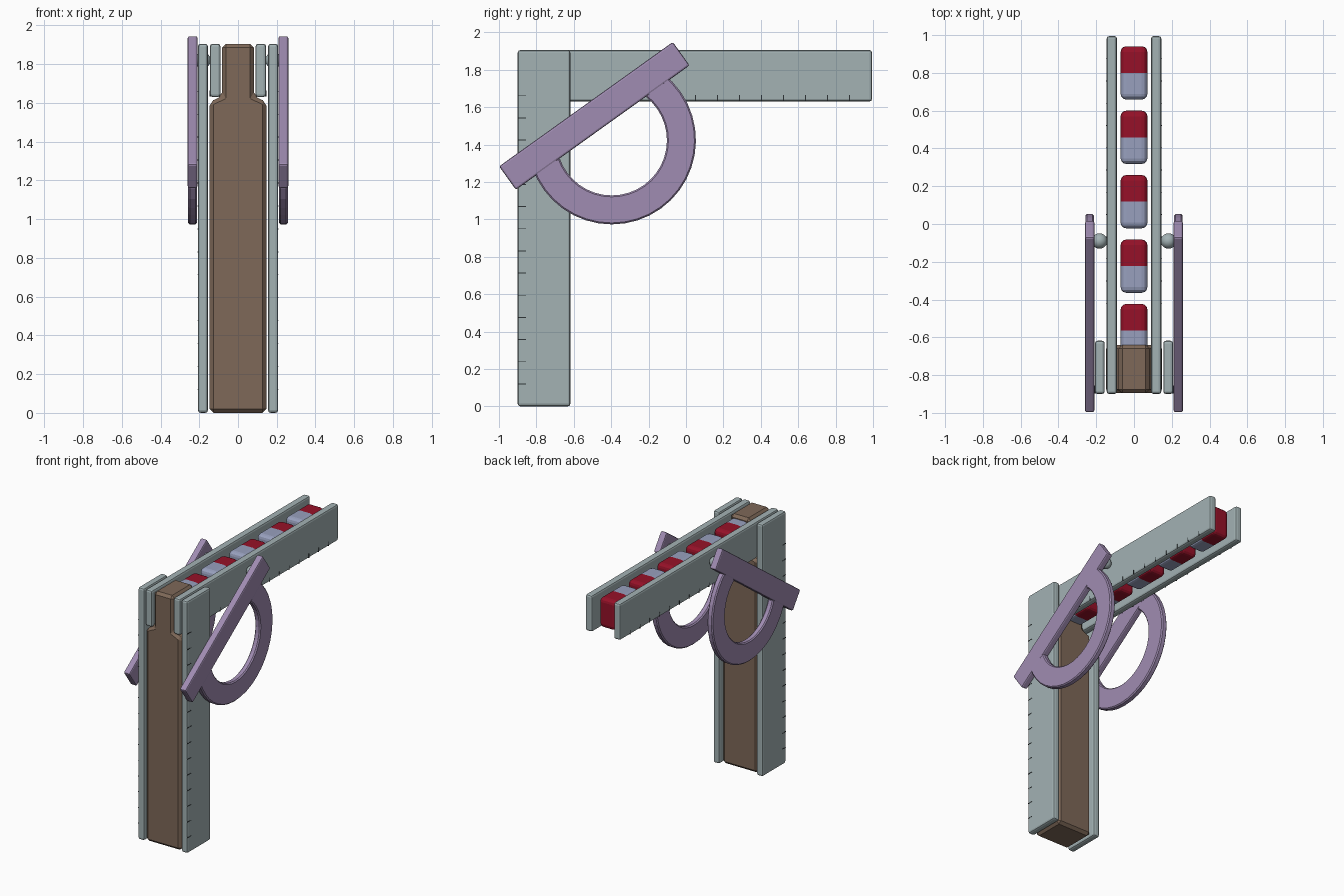
import bpy, bmesh, math
from mathutils import Vector, Matrix

if "Cube" in bpy.data.objects:
    bpy.data.objects.remove(bpy.data.objects["Cube"])


def material(name, r, g, b):
    """Material from 0-255 display values, stored as linear."""
    lin = [((c / 255 + 0.055) / 1.055) ** 2.4 for c in (r, g, b)] + [1]
    m = bpy.data.materials.new(name)
    m.use_nodes = True
    m.diffuse_color = lin
    bsdf = m.node_tree.nodes["Principled BSDF"]
    bsdf.inputs["Base Color"].default_value = lin
    bsdf.inputs["Roughness"].default_value = 0.6
    return m


TEAL = material("pale_teal", 163, 178, 180)
PURPLE = material("dusty_purple", 160, 140, 178)
BROWN = material("wood_brown", 126, 104, 88)
RED = material("dark_red", 150, 17, 40)
BLUE = material("grey_blue", 152, 160, 190)
DARK = material("tick_dark", 45, 52, 54)


def finish(name, bm, mats, bevel=0.0, segments=2):
    bmesh.ops.recalc_face_normals(bm, faces=bm.faces)
    mesh = bpy.data.meshes.new(name)
    bm.to_mesh(mesh)
    bm.free()
    for m in mats:
        mesh.materials.append(m)
    ob = bpy.data.objects.new(name, mesh)
    bpy.context.collection.objects.link(ob)
    if bevel:
        mod = ob.modifiers.new("bevel", 'BEVEL')
        mod.width, mod.segments = bevel, segments
        mod.limit_method, mod.angle_limit = 'ANGLE', math.radians(30)
    return ob


def add_box(bm, x, y, z, turn=None):
    """Box from (min, max) ranges, optionally turned about its middle."""
    lo, hi = Vector((x[0], y[0], z[0])), Vector((x[1], y[1], z[1]))
    mat = Matrix.Translation((lo + hi) / 2)
    if turn:
        mat = mat @ Matrix.Rotation(turn, 4, 'X')
    bmesh.ops.create_cube(bm, size=1, matrix=mat @ Matrix.Diagonal((hi - lo).to_4d()))


def box(name, mat, x, y, z, bevel, turn=None):
    bm = bmesh.new()
    add_box(bm, x, y, z, turn)
    return finish(name, bm, [mat], bevel)


def prism(bm, points, offset):
    """Extrude a flat outline by an offset."""
    face = bm.faces.new([bm.verts.new(p) for p in points])
    out = bmesh.ops.extrude_face_region(bm, geom=[face])
    bmesh.ops.translate(bm, vec=offset,
                        verts=[v for v in out["geom"] if isinstance(v, bmesh.types.BMVert)])


# Wooden grip with a narrow neck between the rails
half = [(0.147, 0), (0.147, 1.605), (0.082, 1.635), (0.082, 1.905)]
outline = half + [(-x, z) for x, z in reversed(half)]
bm = bmesh.new()
prism(bm, [(x, -0.895, z) for x, z in outline], (0, 0.255, 0))
finish("wooden_grip", bm, [BROWN], 0.02, 1)

TILT = math.radians(35.6)
ALONG = Vector((0, math.cos(TILT), math.sin(TILT)))
DOWN = Vector((0, math.sin(TILT), -math.cos(TILT)))
BAR = Vector((0, -0.49, 1.553))

for s, side in ((1, "left"), (-1, "right")):
    def xs(a, b):
        return sorted((a * s, b * s))

    # Ruler plates
    box(side + "_grip_ruler", TEAL, xs(0.155, 0.207), (-0.9, -0.618), (0, 1.905), 0.014)
    box(side + "_barrel_ruler", TEAL, xs(0.09, 0.145), (-0.9, 0.995), (1.63, 1.905), 0.014)

    # Ruler tick marks
    bm = bmesh.new()
    for k in range(14):
        z = 0.12 + 0.1185 * k
        add_box(bm, xs(0.2, 0.209), (-0.897, -0.856), (z - 0.002, z + 0.002))
    for k in range(12):
        y = -0.42 + 0.1177 * k
        add_box(bm, xs(0.14, 0.147), (y - 0.002, y + 0.002), (1.632, 1.665))
    finish(side + "_ruler_ticks", bm, [DARK])

    # Protractor straight bar
    box(side + "_protractor_bar", PURPLE, xs(0.209, 0.26), (BAR.y - 0.571, BAR.y + 0.571),
        (BAR.z - 0.077, BAR.z + 0.077), 0.01, TILT)

    # Protractor arc, its ends tucked into the bar
    bm = bmesh.new()
    centre = BAR + DOWN * 0.16 + Vector((0.212 * s, 0, 0))
    start, steps = math.radians(-17), 24
    angles = [start + (math.pi - 2 * start) * i / steps for i in range(steps + 1)]
    rim = [centre + (ALONG * math.cos(a) + DOWN * math.sin(a)) * 0.45 for a in angles]
    hole = [centre + (ALONG * math.cos(a) + DOWN * math.sin(a)) * 0.295 for a in angles]
    prism(bm, rim + hole[::-1], (0.045 * s, 0, 0))
    finish(side + "_protractor_arc", bm, [PURPLE], 0.008, 1)

    # Round peg joining protractor and barrel
    bm = bmesh.new()
    bmesh.ops.create_uvsphere(bm, u_segments=20, v_segments=12, radius=0.041,
                              matrix=Matrix.Translation((0.182 * s, -0.09, 1.82)))
    for f in bm.faces:
        f.smooth = True
    finish(side + "_peg", bm, [TEAL])

# Row of two-tone erasers between the rails
for i in range(5):
    y = 0.8 - 0.341 * i
    bm = bmesh.new()
    add_box(bm, (-0.071, 0.071), (y - 0.141, y + 0.141), (1.655, 1.88))
    bmesh.ops.bisect_plane(bm, geom=bm.verts[:] + bm.edges[:] + bm.faces[:],
                           plane_co=(0, y, 0), plane_no=(0, 1, 0))
    for f in bm.faces:
        f.material_index = 0 if f.calc_center_median().y > y else 1
    finish("eraser_%d" % (i + 1), bm, [RED, BLUE], 0.03, 3)
